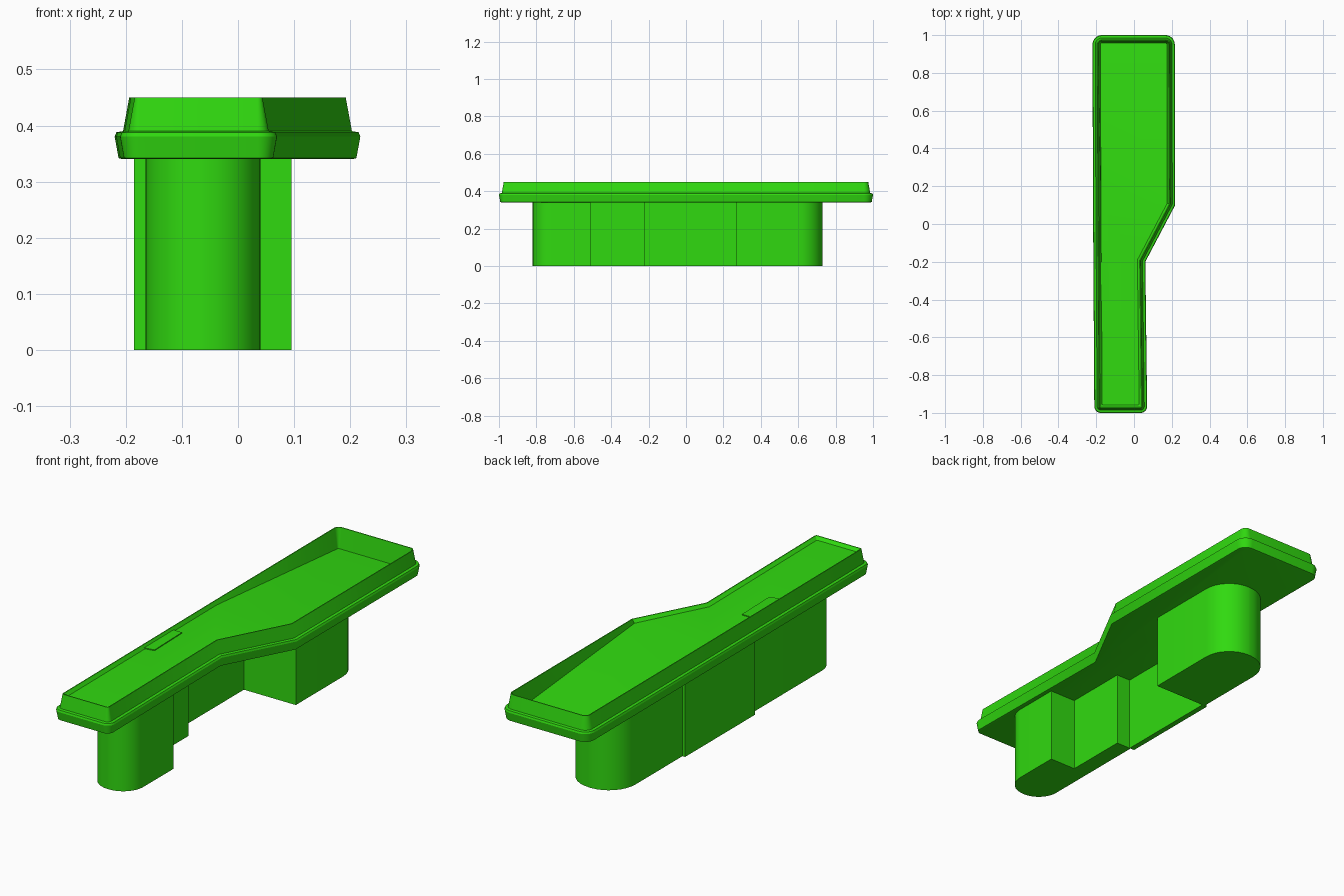
import bpy, bmesh, math
from mathutils import Vector

if "Cube" in bpy.data.objects:
    bpy.data.objects.remove(bpy.data.objects["Cube"])

green = bpy.data.materials.new("green")
green.diffuse_color = (0.03, 0.7, 0.005, 1)
green.use_nodes = True
green.node_tree.nodes["Principled BSDF"].inputs["Base Color"].default_value = green.diffuse_color


def inset_outline(pts, d):
    """Move every side of a counter-clockwise outline inwards by d."""
    out = []
    for i, p in enumerate(pts):
        a, b, c = (Vector(q[:2]) for q in (pts[i - 1], p, pts[(i + 1) % len(pts)]))
        u, v = (b - a).normalized(), (c - b).normalized()
        n1, n2 = Vector((-u.y, u.x)), Vector((-v.y, v.x))
        q = b + (n1 + n2) * d / (1 + n1.dot(n2))
        out.append((q.x, q.y, max(p[2] - d, 0.006) if p[2] else 0))
    return out


def round_outline(pts, steps=8):
    """Replace corners that carry a radius (third value) with arcs."""
    out = []
    for i, (x, y, r) in enumerate(pts):
        b = Vector((x, y))
        if not r:
            out.append(b)
            continue
        u = (Vector(pts[i - 1][:2]) - b).normalized()
        v = (Vector(pts[(i + 1) % len(pts)][:2]) - b).normalized()
        half = u.angle(v) / 2
        centre = b + (u + v).normalized() * r / math.sin(half)
        start = b + u * r / math.tan(half) - centre
        turn = math.pi - 2 * half
        for k in range(steps + 1):
            t = turn * k / steps
            out.append(centre + Vector((start.x * math.cos(t) - start.y * math.sin(t),
                                        start.x * math.sin(t) + start.y * math.cos(t))))
    return out


def loft(name, outline, rings, fold_y=None):
    """Stack inset copies of an outline; each ring is (inset, z or z function)."""
    bm = bmesh.new()
    loops = []
    for d, z in rings:
        pts = round_outline(inset_outline(outline, d))
        loops.append([bm.verts.new((p.x, p.y, z(p.y) if callable(z) else z)) for p in pts])
    for lo, hi in zip(loops, loops[1:]):
        for i in range(len(lo)):
            j = (i + 1) % len(lo)
            bm.faces.new((lo[i], lo[j], hi[j], hi[i]))
    bm.faces.new(loops[0][::-1])
    bm.faces.new(loops[-1])
    if fold_y is not None:
        # crease the top face between the two points nearest the fold
        pair = sorted(loops[-1], key=lambda v: abs(v.co.y - fold_y))[:2]
        bmesh.ops.connect_verts(bm, verts=pair)
    bmesh.ops.recalc_face_normals(bm, faces=bm.faces)
    me = bpy.data.meshes.new(name)
    bm.to_mesh(me)
    bm.free()
    me.materials.append(green)
    ob = bpy.data.objects.new(name, me)
    bpy.context.collection.objects.link(ob)
    bpy.ops.object.select_all(action='DESELECT')
    ob.select_set(True)
    bpy.context.view_layer.objects.active = ob
    bpy.ops.object.shade_smooth_by_angle(angle=math.radians(30))
    return ob


# tray floor: level at the narrow end, sloping down towards the wide end
def floor_z(y):
    return 0.437 - 0.077 * max(0, (y - 0.1) / 0.86)


# tray with stepped flange
tray_outline = [(-0.21, -1, 0.035), (0.07, -1, 0.035), (0.06, -0.2, 0), (0.218, 0.1, 0),
                (0.216, 1, 0.05), (-0.22, 1, 0.05), (-0.217, 0.1, 0)]
loft("tray", tray_outline,
     [(0.014, 0.34), (0.007, 0.342), (0.0, 0.38), (0.003, 0.388), (0.015, 0.39),
      (0.026, 0.45), (0.03, 0.45), (0.042, floor_z)], fold_y=0.1)

# thin pad on the tray floor
loft("floor_pad", [(-0.185, -0.41, 0), (-0.13, -0.4, 0), (-0.135, -0.2, 0), (-0.185, -0.2, 0)],
     [(0, 0.43), (0, 0.441)])

# stepped front leg with a rounded nose
loft("front_leg", [(-0.165, -0.82, 0.1), (0.04, -0.82, 0.1), (0.04, -0.51, 0),
                   (-0.09, -0.51, 0), (-0.09, -0.22, 0), (-0.165, -0.22, 0)],
     [(0, 0), (0, 0.345)])

# wide back leg with a rounded tail
loft("back_leg", [(-0.172, 0.27, 0), (0.095, 0.27, 0), (0.095, 0.73, 0.13),
                  (-0.172, 0.73, 0.13)],
     [(0, 0), (0, 0.345)])

# side plate joining the legs
loft("side_plate", [(-0.185, -0.22, 0), (-0.16, -0.22, 0), (-0.16, 0.27, 0), (-0.185, 0.27, 0)],
     [(0, 0), (0, 0.345)])
